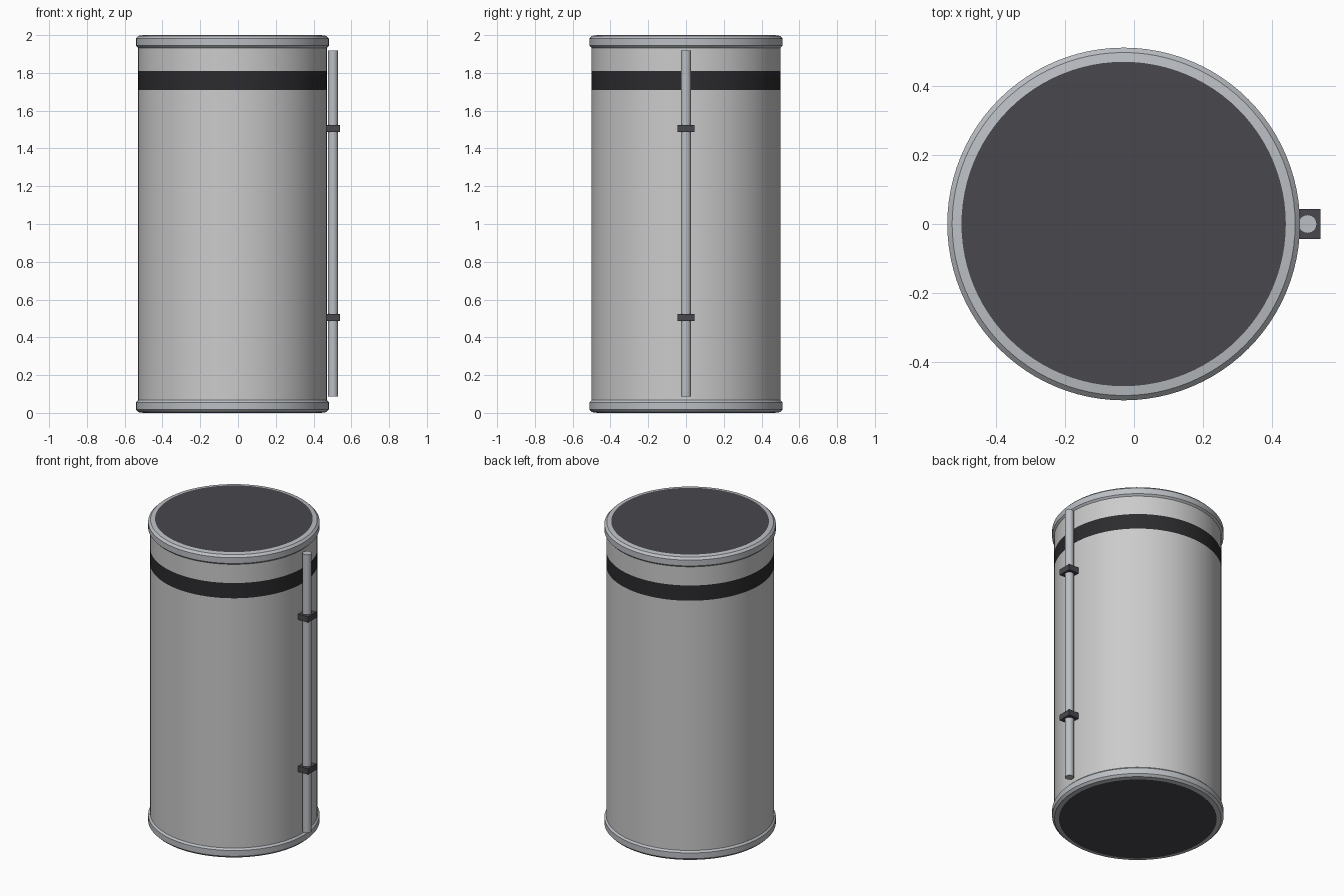
import bpy, math

if "Cube" in bpy.data.objects:
    bpy.data.objects.remove(bpy.data.objects["Cube"])

CX = -0.03      # drum axis, offset so the pipe keeps the model centred
SIDES = 96


def material(name, color):
    m = bpy.data.materials.new(name)
    m.diffuse_color = (*color, 1)
    m.use_nodes = True
    m.node_tree.nodes["Principled BSDF"].inputs["Base Color"].default_value = m.diffuse_color
    return m


dark = material("dark_grey", (0.065, 0.065, 0.075))
black = material("band_black", (0.025, 0.025, 0.028))
steel = material("steel", (0.50, 0.52, 0.55))


def smooth(ob, angle=30):
    bpy.ops.object.select_all(action='DESELECT')
    ob.select_set(True)
    bpy.context.view_layer.objects.active = ob
    bpy.ops.object.shade_smooth_by_angle(angle=math.radians(angle))


def lathe(name, profile, mat=None, cap=False):
    """Revolve an upward (radius, z) profile around the drum axis."""
    verts, faces = [], []
    for r, z in profile:
        for i in range(SIDES):
            a = 2 * math.pi * i / SIDES
            verts.append((r * math.cos(a), r * math.sin(a), z))
    for k in range(len(profile) - 1):
        for i in range(SIDES):
            j = (i + 1) % SIDES
            a, b = k * SIDES, (k + 1) * SIDES
            faces.append((a + i, a + j, b + j, b + i))
    if cap:
        n = (len(profile) - 1) * SIDES
        faces.append(tuple(reversed(range(SIDES))))
        faces.append(tuple(range(n, n + SIDES)))
    me = bpy.data.meshes.new(name)
    me.from_pydata(verts, [], faces)
    ob = bpy.data.objects.new(name, me)
    ob.location.x = CX
    bpy.context.collection.objects.link(ob)
    if mat:
        me.materials.append(mat)
    smooth(ob)
    return ob


# drum wall with the flush dark band between its two sections
lathe("drum_wall_lower", [(0.50, 0.065), (0.50, 1.71)])
lathe("drum_band", [(0.50, 1.71), (0.50, 1.81)], black)
lathe("drum_wall_upper", [(0.50, 1.81), (0.50, 1.935)])

# matching bevelled end rims, the lower one flipped
rim = [(0.50, 1.933), (0.511, 1.944), (0.511, 1.982), (0.497, 1.996), (0.47, 2.0)]
lathe("top_rim", rim, steel)
lathe("bottom_rim", [(r, 2 - z) for r, z in reversed(rim)], steel)

# dark end caps
lathe("top_cap", [(0.47, 1.97), (0.47, 2.0)], dark, cap=True)
lathe("bottom_cap", [(0.47, 0.0), (0.47, 0.03)], dark, cap=True)

# side pipe
bpy.ops.mesh.primitive_cylinder_add(vertices=24, radius=0.027, depth=1.83,
                                    location=(0.503, 0, 1.003))
pipe = bpy.context.object
pipe.name = "side_pipe"
pipe.data.materials.append(steel)
smooth(pipe)

# pipe clamps
for name, z in (("lower_clamp", 0.505), ("upper_clamp", 1.505)):
    bpy.ops.mesh.primitive_cube_add(size=1, location=(0.501, 0, z))
    clamp = bpy.context.object
    clamp.name = name
    clamp.scale = (0.08, 0.088, 0.038)
    clamp.data.materials.append(dark)
